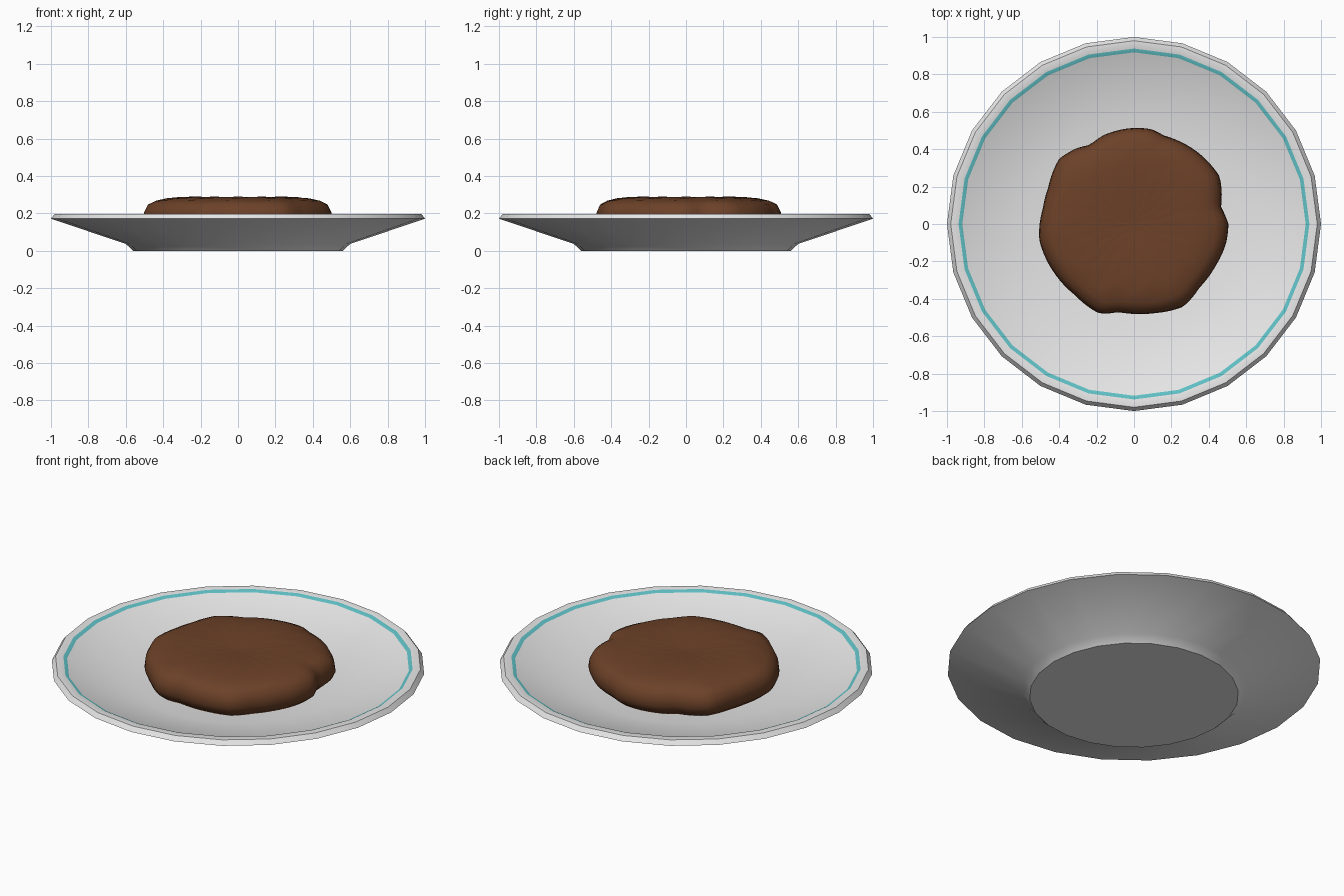
import bpy, bmesh, math

if "Cube" in bpy.data.objects:
    bpy.data.objects.remove(bpy.data.objects["Cube"])


def material(name, rgb):
    m = bpy.data.materials.new(name)
    m.diffuse_color = (*rgb, 1)
    m.use_nodes = True
    m.node_tree.nodes["Principled BSDF"].inputs["Base Color"].default_value = m.diffuse_color
    return m


def lathe(name, rings, sides, mats, point, angle, band_mat=None):
    """Skin rings of points (r, z) closed by a cap or pole at both ends."""
    bm = bmesh.new()
    loops = [[bm.verts.new(point(r, z, 2 * math.pi * i / sides)) for i in range(sides)]
             for r, z in rings]
    for k in range(len(loops) - 1):
        a, b = loops[k], loops[k + 1]
        for i in range(sides):
            j = (i + 1) % sides
            f = bm.faces.new((a[i], a[j], b[j], b[i]))
            f.material_index = (band_mat or {}).get(k, 0)
    bm.faces.new(loops[0][::-1])
    bm.faces.new(loops[-1])
    bmesh.ops.recalc_face_normals(bm, faces=bm.faces)
    me = bpy.data.meshes.new(name)
    bm.to_mesh(me)
    bm.free()
    for m in mats:
        me.materials.append(m)
    ob = bpy.data.objects.new(name, me)
    bpy.context.collection.objects.link(ob)
    bpy.context.view_layer.objects.active = ob
    ob.select_set(True)
    bpy.ops.object.shade_smooth_by_angle(angle=math.radians(angle))
    ob.select_set(False)
    return ob


china = material("white_china", (0.8, 0.8, 0.8))
teal = material("teal_glaze", (0.12, 0.54, 0.57))
brown = material("brown_meat", (0.15, 0.053, 0.021))

# Plate: foot, outer cone, rim, teal band, sloping well, flat floor
plate = [(0.56, 0), (0.60, 0.037), (1.0, 0.172), (0.98, 0.198), (0.938, 0.198),
         (0.918, 0.188), (0.56, 0.10)]
lathe("plate", plate, 24, [china, teal],
      lambda r, z, a: (r * math.cos(a), r * math.sin(a), z), 35, {4: 1})

# Patty: irregular outline given as (degrees, radius), spiral grooves on top
outline = [(0, .505), (11, .474), (29, .524), (50, .512), (71, .499), (80, .516),
           (92, .513), (109, .502), (119, .484), (128, .51), (139, .531), (157, .498),
           (170, .494), (189, .514), (212, .50), (230, .494), (249, .514), (260, .478),
           (270, .481), (283, .489), (301, .515), (316, .488), (332, .49), (348, .503),
           (360, .505)]


def edge_radius(a):
    d = math.degrees(a) % 360
    for (d0, r0), (d1, r1) in zip(outline, outline[1:]):
        if d0 <= d <= d1:
            return r0 + (r1 - r0) * (d - d0) / (d1 - d0)


def patty_point(r, z, a):
    # r is a fraction of the outline; the outline fades to a circle inwards
    t = max(0, (r - 0.3) / 0.7)
    rad = r * (0.5 + (edge_radius(a) - 0.5) * t)
    if z > 0.22:
        groove = abs(math.sin(6 * (a + 1.6 * r))) ** 0.7 - 1
        z += 0.008 * groove * math.sin(math.pi * min(1, r))
    return rad * math.cos(a), rad * math.sin(a), z


patty = [(0.9, 0.10), (0.97, 0.13), (1.0, 0.165), (0.99, 0.205), (0.95, 0.248),
         (0.87, 0.268), (0.76, 0.281), (0.64, 0.288), (0.5, 0.29), (0.36, 0.289),
         (0.22, 0.285), (0.1, 0.281), (0.02, 0.278)]
lathe("patty", patty, 96, [brown], patty_point, 60)
